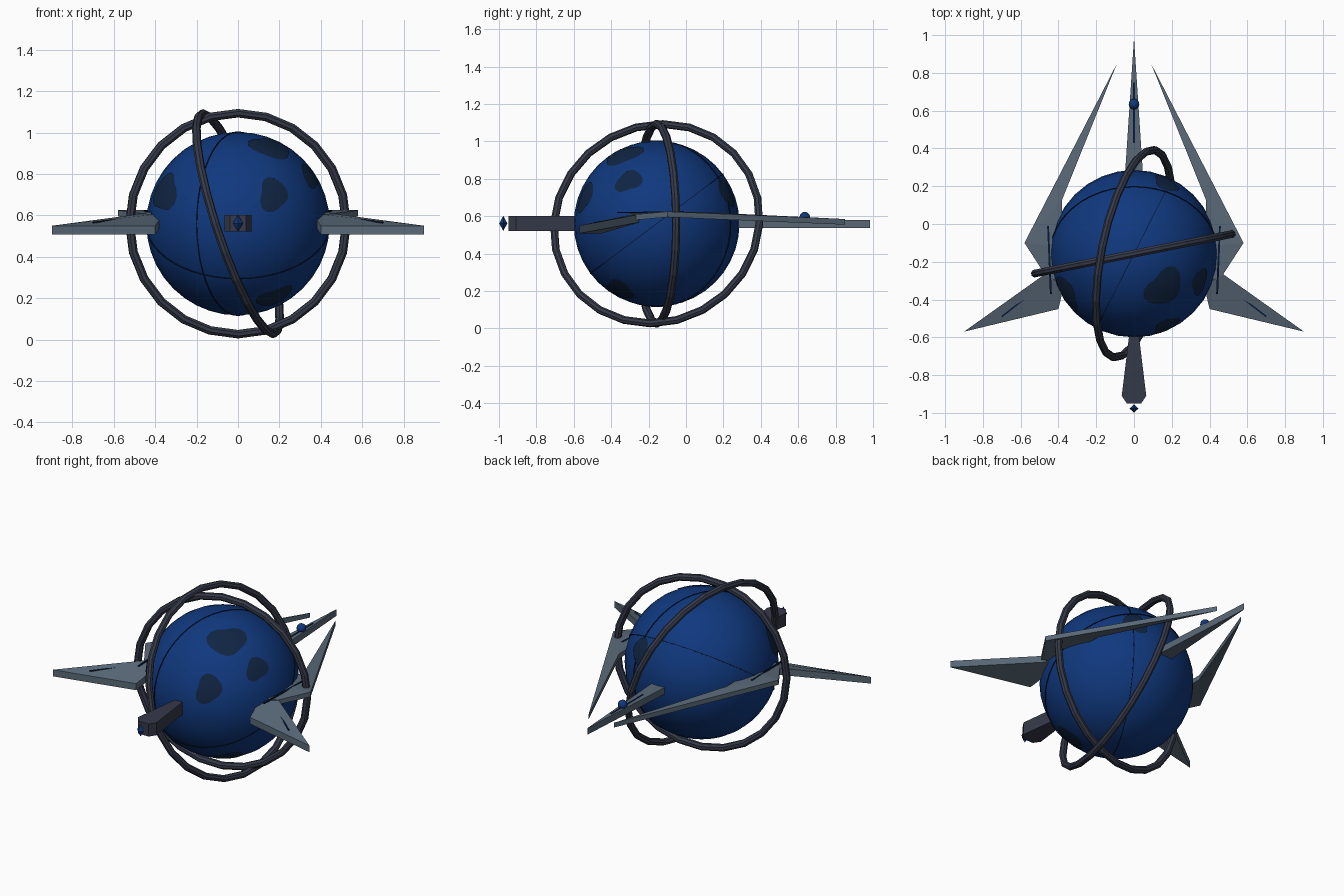
import bpy, bmesh, math, random
from mathutils import Vector, Matrix

if "Cube" in bpy.data.objects:
    bpy.data.objects.remove(bpy.data.objects["Cube"])

CENTRE = Vector((0, -0.157, 0.56))
RADIUS = 0.443
random.seed(4)


def material(name, rgb):
    m = bpy.data.materials.new(name)
    m.use_nodes = True
    m.diffuse_color = (*rgb, 1)
    bsdf = m.node_tree.nodes["Principled BSDF"]
    bsdf.inputs["Base Color"].default_value = (*rgb, 1)
    bsdf.inputs["Roughness"].default_value = 0.6
    return m


BLUE = material("deep blue", (0.005, 0.04, 0.21))
PATCH = material("dark patch blue", (0.005, 0.018, 0.055))
LINE = material("line navy", (0.002, 0.01, 0.045))
STEEL = material("steel grey", (0.1, 0.14, 0.185))
IRON = material("dark iron", (0.036, 0.042, 0.066))


def finish(bm, name, mat, smooth=False):
    bmesh.ops.recalc_face_normals(bm, faces=bm.faces[:])
    mesh = bpy.data.meshes.new(name)
    bm.to_mesh(mesh)
    bm.free()
    mesh.materials.append(mat)
    for p in mesh.polygons:
        p.use_smooth = smooth
    ob = bpy.data.objects.new(name, mesh)
    bpy.context.collection.objects.link(ob)
    return ob


def slab(name, mat, points, thick, side=1):
    """Solid plate: top outline of points, dropped by its thickness."""
    bm = bmesh.new()
    top = [bm.verts.new((x * side, y, z)) for x, y, z in points]
    low = [bm.verts.new((x * side, y, z - thick)) for x, y, z in points]
    bm.faces.new(top)
    bm.faces.new(low[::-1])
    for i in range(len(top)):
        j = (i + 1) % len(top)
        bm.faces.new((top[i], low[i], low[j], top[j]))
    bmesh.ops.triangulate(bm, faces=[f for f in bm.faces if len(f.verts) > 4])
    return finish(bm, name, mat)


def torus(name, mat, normal, major, minor, segs, sides):
    """Hoop around the globe, facing along its normal."""
    bm = bmesh.new()
    n = Vector(normal).normalized()
    up = (Vector((0, 0, 1)) - n * n.z).normalized()
    across = n.cross(up)
    loops = []
    for i in range(segs):
        a = math.tau * i / segs
        out = up * math.cos(a) + across * math.sin(a)
        loop = []
        for k in range(sides):
            b = math.tau * (k + 0.5) / sides
            p = out * (major + minor * math.cos(b)) + n * minor * math.sin(b)
            loop.append(bm.verts.new(CENTRE + p))
        loops.append(loop)
    for i in range(segs):
        a, b = loops[i], loops[(i + 1) % segs]
        for k in range(sides):
            m = (k + 1) % sides
            bm.faces.new((a[k], b[k], b[m], a[m]))
    return finish(bm, name, mat)


def strip(name, start, end, side=1, width=0.004):
    """Thin engraved line between two points."""
    a, b = Vector(start), Vector(end)
    off = (b - a).cross(Vector((0, 0, 1))).normalized() * width
    slab(name, LINE, [a - off, b - off, b + off, a + off], 0.006, side)


def ball(name, mat, centre, radius, u, v):
    bm = bmesh.new()
    bmesh.ops.create_uvsphere(bm, u_segments=u, v_segments=v, radius=radius,
                              matrix=Matrix.Translation(centre))
    return finish(bm, name, mat, True)


def patch(name, direction, size):
    """Irregular blotch hugging the globe."""
    bm = bmesh.new()
    d = Vector(direction).normalized()
    u = d.orthogonal().normalized()
    v = d.cross(u)
    count = 18
    phase = random.uniform(0, math.tau)
    hub = bm.verts.new(CENTRE + d * (RADIUS + 0.003))
    prev = None
    for frac in (0.35, 0.7, 1):
        ring = []
        for i in range(count):
            a = math.tau * i / count
            r = size * frac * (1 + 0.14 * math.sin(2 * a + phase) + 0.12 * math.cos(3 * a - phase))
            p = d * RADIUS + (u * math.cos(a) + v * math.sin(a)) * r
            ring.append(bm.verts.new(CENTRE + p.normalized() * (RADIUS + 0.003)))
        for i in range(count):
            j = (i + 1) % count
            if prev:
                bm.faces.new((prev[i], ring[i], ring[j], prev[j]))
            else:
                bm.faces.new((hub, ring[i], ring[j]))
        prev = ring
    return finish(bm, name, PATCH, True)


# Globe with blotches and fine hoop lines
ball("globe", BLUE, CENTRE, RADIUS, 32, 20)
spots = [((0.16, -0.18, 0.37), 0.105), ((0.17, -0.38, 0.14), 0.08),
         ((0.35, -0.15, 0.23), 0.07), ((-0.35, -0.21, 0.15), 0.1),
         ((0.18, -0.2, -0.36), 0.085), ((0.17, 0.37, 0.165), 0.075)]
for i, (direction, size) in enumerate(spots):
    patch(f"blotch_{i + 1}", direction, size)
torus("tilted_line", LINE, (0, -0.6, 0.8), RADIUS + 0.001, 0.003, 48, 4)
torus("upright_line", LINE, (0.89, -0.45, 0), RADIUS + 0.001, 0.003, 48, 4)

# Orbit rings
torus("upright_ring", IRON, (0.2, -1, 0), 0.534, 0.022, 24, 8)
torus("tilted_ring", IRON, (1, -0.2, 0.33), 0.56, 0.021, 24, 8)

# Side wings: long rear blade and short forward spike
for side, label in ((1, "left"), (-1, "right")):
    slab(f"{label}_rear_blade", STEEL,
         [(0.58, -0.1, 0.625), (0.09, 0.85, 0.585), (0.38, 0.13, 0.62),
          (0.38, -0.12, 0.625), (0.42, -0.3, 0.615), (0.47, -0.27, 0.61)], 0.03, side)
    slab(f"{label}_front_spike", STEEL,
         [(0.9, -0.57, 0.55), (0.45, -0.25, 0.61), (0.36, -0.28, 0.61),
          (0.4, -0.45, 0.55)], 0.042, side)
    strip(f"{label}_spike_line", (0.7, -0.49, 0.568), (0.52, -0.35, 0.593), side)
    strip(f"{label}_blade_line", (0.455, -0.01, 0.627), (0.44, -0.37, 0.622), side, 0.005)

# Rear spike with bead
slab("rear_spike", STEEL, [(-0.055, 0.15, 0.58), (0.055, 0.15, 0.58), (0, 0.985, 0.58)], 0.042)
strip("rear_spike_line", (0, 0.43, 0.583), (0, 0.75, 0.583))
ball("rear_bead", BLUE, (0, 0.635, 0.595), 0.028, 16, 10)

# Front pod with jewel
slab("front_pod", IRON,
     [(-0.015, -0.5, 0.602), (-0.065, -0.91, 0.602), (-0.038, -0.95, 0.602),
      (0.038, -0.95, 0.602), (0.065, -0.91, 0.602), (0.015, -0.5, 0.602)], 0.08)
bm = bmesh.new()
bmesh.ops.create_uvsphere(bm, u_segments=4, v_segments=2, radius=1,
                          matrix=Matrix.Translation((0, -0.977, 0.562))
                          @ Matrix.Diagonal((0.024, 0.022, 0.04, 1)))
finish(bm, "front_jewel", BLUE)
